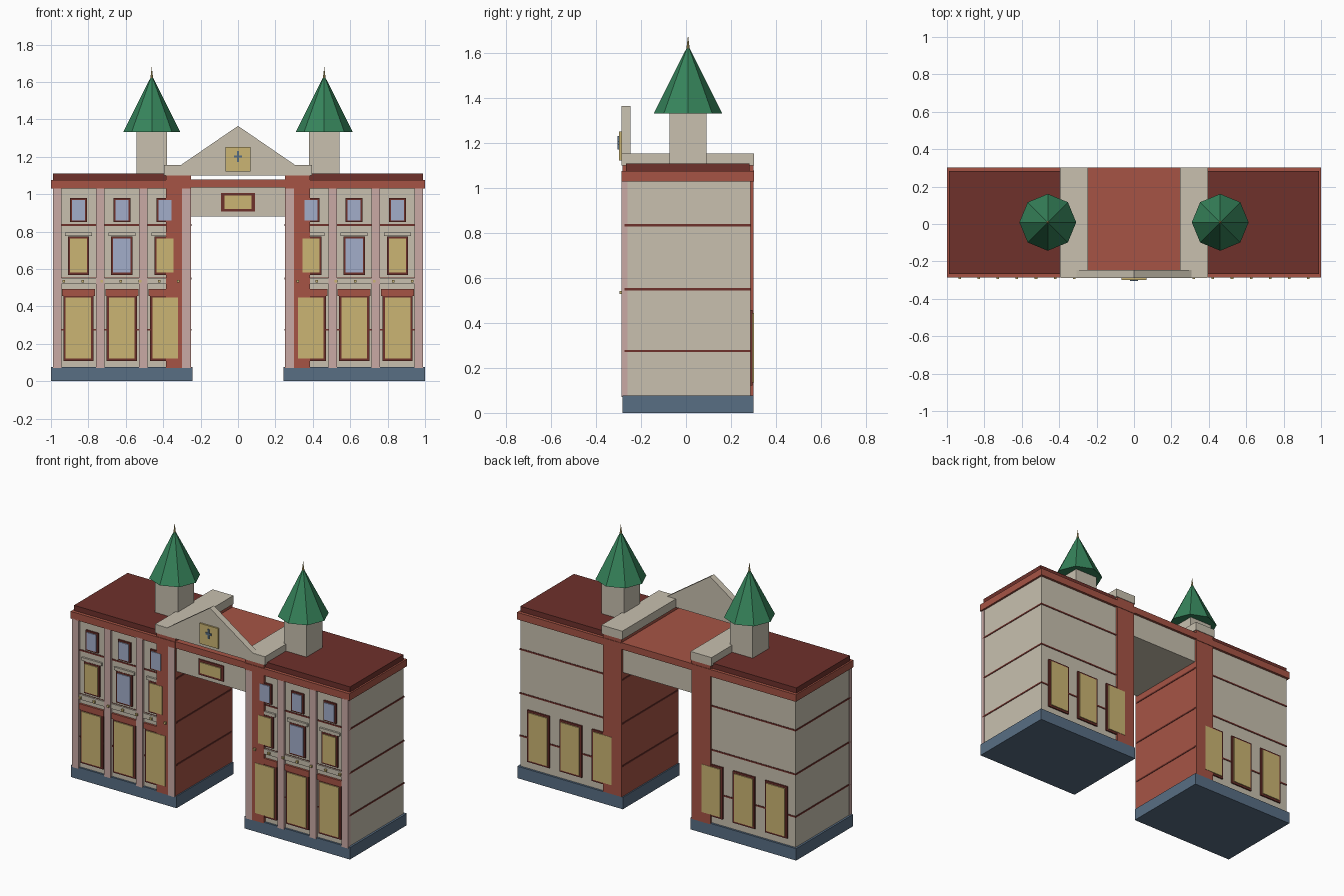
import bpy, bmesh, math

if "Cube" in bpy.data.objects:
    bpy.data.objects.remove(bpy.data.objects["Cube"])


def lin(c):
    c /= 255
    return c / 12.92 if c <= 0.04045 else ((c + 0.055) / 1.055) ** 2.4


def mat(name, r, g, b):
    m = bpy.data.materials.new(name)
    m.diffuse_color = (lin(r), lin(g), lin(b), 1)
    m.use_nodes = True
    m.node_tree.nodes["Principled BSDF"].inputs["Base Color"].default_value = m.diffuse_color
    return m


CREAM = mat("cream stone", 200, 192, 175)
BRICK = mat("red brick", 166, 84, 69)
DARK = mat("dark red", 110, 49, 43)
GREEN = mat("green roof", 54, 132, 91)
SLATE = mat("slate blue", 88, 110, 132)
PINK = mat("pink stone", 202, 170, 165)
GOLD = mat("warm yellow", 203, 181, 115)
BLUE = mat("pale blue glass", 162, 174, 202)


def finish(name, bm, m):
    bmesh.ops.recalc_face_normals(bm, faces=bm.faces)
    me = bpy.data.meshes.new(name)
    bm.to_mesh(me)
    bm.free()
    me.materials.append(m)
    ob = bpy.data.objects.new(name, me)
    bpy.context.collection.objects.link(ob)
    return ob


def box(name, m, x0, x1, y0, y1, z0, z1):
    bm = bmesh.new()
    bmesh.ops.create_cube(bm, size=1)
    for v in bm.verts:
        v.co.x = x1 if v.co.x > 0 else x0
        v.co.y = y1 if v.co.y > 0 else y0
        v.co.z = z1 if v.co.z > 0 else z0
    return finish(name, bm, m)


def pair(name, m, x0, x1, *yz):
    """A box on the right side and its mirror on the left."""
    box("right_" + name, m, x0, x1, *yz)
    box("left_" + name, m, -x1, -x0, *yz)


def cone(name, m, x, y, r, z0, z1, sides):
    bm = bmesh.new()
    bmesh.ops.create_cone(bm, cap_ends=True, segments=sides, radius1=r, radius2=0, depth=z1 - z0)
    bmesh.ops.translate(bm, verts=bm.verts, vec=(x, y, (z0 + z1) / 2))
    return finish(name, bm, m)


# Wings: plinth, wall, string courses, passage piers and roof
pair("plinth", SLATE, 0.243, 1.0, -0.282, 0.30, 0, 0.077)
pair("wing_wall", CREAM, 0.26, 0.987, -0.27, 0.287, 0.07, 1.04)
for i, z in enumerate((0.275, 0.55, 0.835)):
    pair(f"string_course_{i}", DARK, 0.248, 0.99, -0.273, 0.290, z - 0.005, z + 0.005)
pair("passage_pier", BRICK, 0.251, 0.385, -0.2835, 0.30, 0.07, 1.10)
pair("cornice", BRICK, 0.25, 1.0, -0.287, 0.303, 1.03, 1.076)
pair("wing_roof", DARK, 0.30, 0.99, -0.266, 0.283, 1.07, 1.11)
pair("front_ledge", CREAM, 0.38, 0.985, -0.282, -0.26, 0.52, 0.553)

# Front pilasters and studs
for i in range(4):
    x = 0.277 + 0.23 * i
    pair(f"pilaster_{i}", PINK, x - 0.023, x + 0.023, -0.287, -0.26, 0.07, 1.035)
for i in range(7):
    x = 0.32 + 0.102 * i
    pair(f"stud_{i}", GOLD, x - 0.007, x + 0.007, -0.295, -0.27, 0.528, 0.542)


# Windows: a dark frame with a thin glass plate
def window(name, glass, x, half, z0, z1, rim, back=False):
    f, g = ((0.28, 0.296), (0.295, 0.302)) if back else ((-0.280, -0.265), (-0.286, -0.279))
    pair(name + "_frame", DARK, x - half - rim, x + half + rim, *f, z0 - rim, z1 + rim)
    pair(name + "_glass", glass, x - half, x + half, *g, z0, z1)


for i, x in enumerate((0.39, 0.621, 0.853)):
    window(f"ground_window_{i}", GOLD, x, 0.068, 0.122, 0.447, 0.013)
    window(f"middle_window_{i}", BLUE if i == 1 else GOLD, x, 0.046, 0.58, 0.763, 0.011)
    window(f"upper_window_{i}", BLUE, x, 0.035, 0.86, 0.97, 0.010)
    window(f"back_window_{i}", GOLD, x, 0.066, 0.135, 0.445, 0.013, back=True)
    pair(f"ground_lintel_{i}", BRICK, x - 0.088, x + 0.088, -0.283, -0.265, 0.456, 0.492)
    pair(f"middle_lintel_{i}", CREAM, x - 0.072, x + 0.072, -0.282, -0.265, 0.776, 0.796)

# Bridge over the passage
box("bridge_beam", CREAM, -0.255, 0.255, -0.27, 0.287, 0.88, 1.04)
box("bridge_roof", BRICK, -0.255, 0.255, -0.283, 0.303, 1.036, 1.079)
box("sign_frame", DARK, -0.09, 0.09, -0.278, -0.265, 0.907, 1.007)
box("sign_plate", GOLD, -0.073, 0.073, -0.284, -0.277, 0.922, 0.992)

# Parapet slabs and gabled pediment
pair("parapet_slab", CREAM, 0.245, 0.395, -0.286, 0.303, 1.10, 1.155)
bm = bmesh.new()
profile = [(-0.39, 1.10), (0.39, 1.10), (0.39, 1.154), (0.308, 1.154),
           (0, 1.365), (-0.308, 1.154), (-0.39, 1.154)]
face = bm.faces.new([bm.verts.new((x, -0.288, z)) for x, z in profile])
ext = bmesh.ops.extrude_face_region(bm, geom=[face])
bmesh.ops.translate(bm, vec=(0, 0.042, 0),
                    verts=[v for v in ext["geom"] if isinstance(v, bmesh.types.BMVert)])
finish("pediment", bm, CREAM)

# Clock
box("clock_face", GOLD, -0.067, 0.067, -0.299, -0.285, 1.122, 1.253)
box("clock_hand_long", SLATE, -0.006, 0.006, -0.305, -0.298, 1.172, 1.232)
box("clock_hand_short", SLATE, -0.021, 0.021, -0.304, -0.298, 1.195, 1.208)

# Towers with eight-sided spires
pair("tower_drum", CREAM, 0.38, 0.543, -0.073, 0.092, 1.10, 1.34)
for side, x in (("left", -0.461), ("right", 0.461)):
    cone(side + "_spire", GREEN, x, 0.009, 0.152, 1.333, 1.636, 8)
    cone(side + "_finial", GOLD, x, 0.009, 0.010, 1.60, 1.68, 8)
